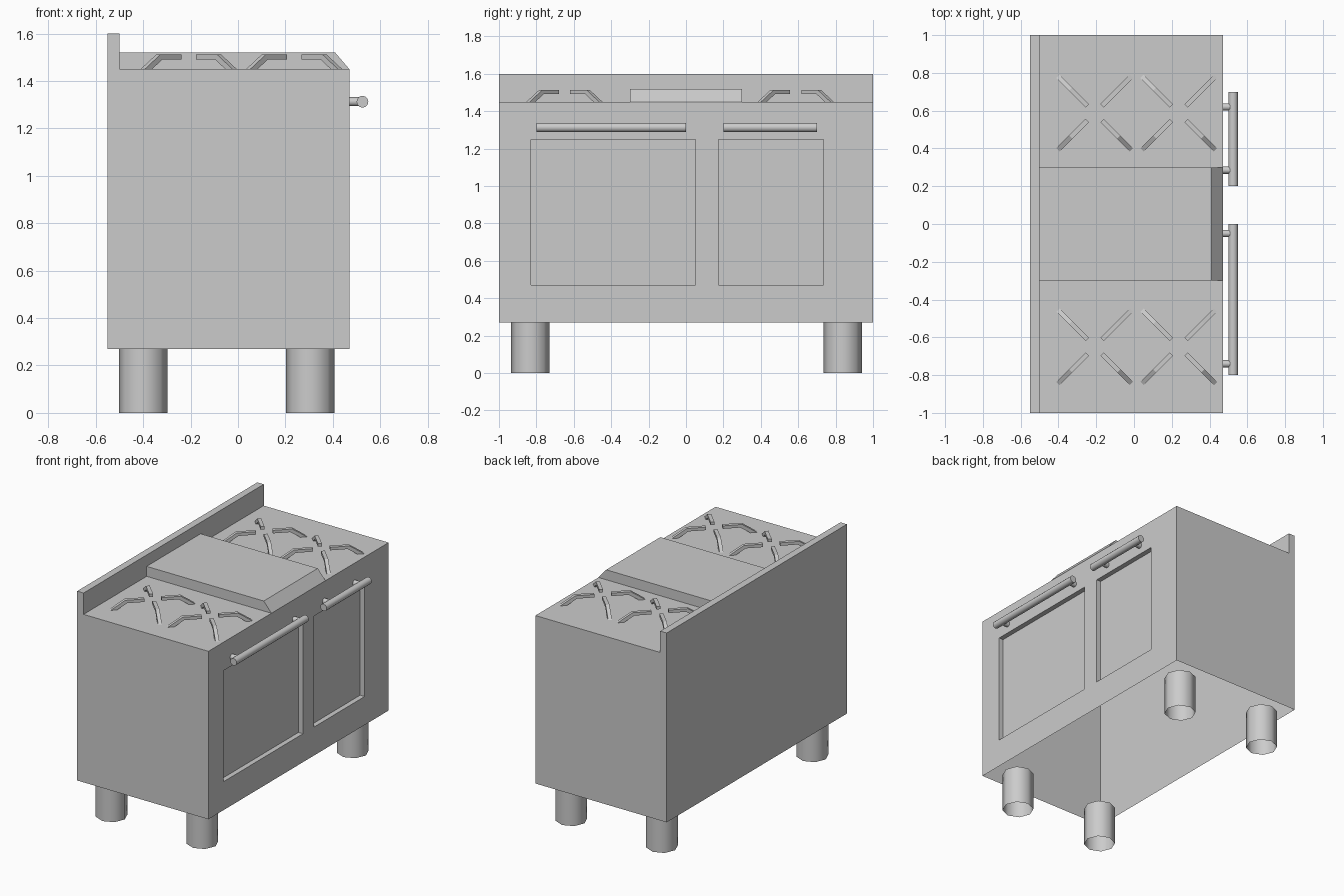
import bpy, bmesh
from math import pi, radians
from mathutils import Matrix, Vector

if "Cube" in bpy.data.objects:
    bpy.data.objects.remove(bpy.data.objects["Cube"])


def finish(name, bm, smooth=False):
    bmesh.ops.recalc_face_normals(bm, faces=bm.faces)
    me = bpy.data.meshes.new(name)
    bm.to_mesh(me)
    bm.free()
    ob = bpy.data.objects.new(name, me)
    bpy.context.collection.objects.link(ob)
    if smooth:
        bpy.ops.object.select_all(action='DESELECT')
        bpy.context.view_layer.objects.active = ob
        ob.select_set(True)
        bpy.ops.object.shade_smooth_by_angle(angle=radians(50))
    return ob


def extrude_profile(bm, points, y0, y1, matrix=Matrix()):
    """Extrude an x-z profile from y0 to y1."""
    face = bm.faces.new([bm.verts.new(matrix @ Vector((x, y0, z))) for x, z in points])
    ext = bmesh.ops.extrude_face_region(bm, geom=[face], use_keep_orig=True)
    verts = [g for g in ext["geom"] if isinstance(g, bmesh.types.BMVert)]
    bmesh.ops.translate(bm, verts=verts, vec=matrix.to_3x3() @ Vector((0, y1 - y0, 0)))


def cylinder(bm, radius, length, sides, matrix, caps=True):
    bmesh.ops.create_cone(bm, cap_ends=caps, segments=sides, radius1=radius,
                          radius2=radius, depth=length, matrix=matrix)


# Body with back splash, open underneath, two recessed oven doors
FRONT, DOOR_Z = 0.47, (0.47, 1.25)
DOORS = [(-0.83, 0.05), (0.175, 0.735)]
bm = bmesh.new()
extrude_profile(bm, [(-0.55, 0.27), (-0.55, 1.6), (-0.5, 1.6), (-0.5, 1.45),
                     (FRONT, 1.45), (FRONT, 0.27)], -1, 1)
bmesh.ops.recalc_face_normals(bm, faces=bm.faces)
bottom = [f for f in bm.faces if f.normal.z < -0.9]
bmesh.ops.delete(bm, geom=bottom, context='FACES')
cuts = [((0, y, 0), (0, 1, 0)) for d in DOORS for y in d]
cuts += [((0, 0, z), (0, 0, 1)) for z in DOOR_Z]
for co, no in cuts:
    bmesh.ops.bisect_plane(bm, geom=bm.verts[:] + bm.edges[:] + bm.faces[:],
                           plane_co=co, plane_no=no)


def is_door(face):
    c = face.calc_center_median()
    return (c.x > FRONT - 0.001 and DOOR_Z[0] < c.z < DOOR_Z[1]
            and any(a < c.y < b for a, b in DOORS))


panels = [f for f in bm.faces if is_door(f)]
ext = bmesh.ops.extrude_face_region(bm, geom=panels)
bmesh.ops.translate(bm, vec=(-0.035, 0, 0),
                    verts=[g for g in ext["geom"] if isinstance(g, bmesh.types.BMVert)])
leftover = [f for f in panels if f.is_valid]
if leftover:
    bmesh.ops.delete(bm, geom=leftover, context='FACES_ONLY')
bmesh.ops.dissolve_limit(bm, angle_limit=0.01, verts=bm.verts, edges=bm.edges)
finish("oven_body", bm)

# Raised griddle with sloped front edge
bm = bmesh.new()
extrude_profile(bm, [(-0.5, 1.45), (-0.5, 1.52), (0.41, 1.52), (FRONT, 1.45)], -0.3, 0.3)
finish("griddle", bm)

# Four burners, each with four bent diagonal bars
BAR = [(0.275, 1.45), (0.18, 1.513), (0.055, 1.513),
       (0.055, 1.492), (0.168, 1.492), (0.232, 1.45)]
for i, (x, y) in enumerate([(x, y) for x in (-0.208, 0.237) for y in (-0.65, 0.587)]):
    bm = bmesh.new()
    for k in range(4):
        turn = Matrix.Translation((x, y, 0)) @ Matrix.Rotation(pi / 4 + k * pi / 2, 4, 'Z')
        extrude_profile(bm, BAR, -0.0125, 0.0125, turn)
    finish(f"burner_grate_{i + 1}", bm)

# Door handles: a bar on two posts
HANDLES = [("large_door_handle", -0.8, 0.0, (-0.74, -0.05)),
           ("small_door_handle", 0.2, 0.7, (0.285, 0.62))]
for name, y0, y1, posts in HANDLES:
    bm = bmesh.new()
    cylinder(bm, 0.025, y1 - y0, 12,
             Matrix.Translation((0.525, (y0 + y1) / 2, 1.313)) @ Matrix.Rotation(pi / 2, 4, 'X'))
    for y in posts:
        cylinder(bm, 0.019, 0.055, 12, Matrix.Translation((0.4975, y, 1.313))
                 @ Matrix.Rotation(pi / 2, 4, 'Y'), caps=False)
    finish(name, bm, smooth=True)

# Open tubular legs
for i, (x, y) in enumerate([(x, y) for x in (-0.4, 0.305) for y in (-0.832, 0.838)]):
    bm = bmesh.new()
    cylinder(bm, 0.103, 0.27, 8, Matrix.Translation((x, y, 0.135)), caps=False)
    finish(f"leg_{i + 1}", bm, smooth=True)
